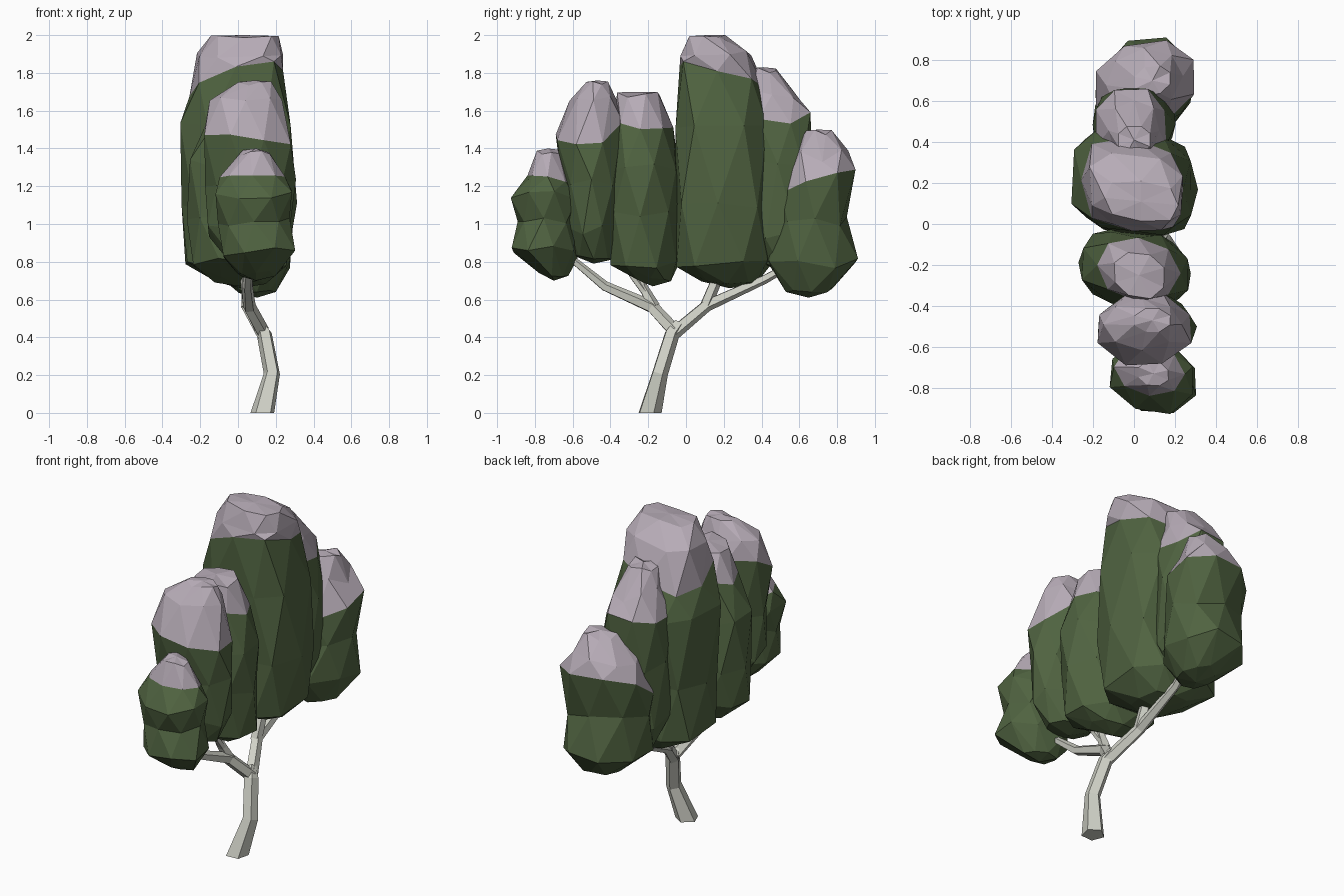
import bpy, bmesh, math, random
from mathutils import Vector

random.seed(11)


def material(name, rgb):
    m = bpy.data.materials.new(name)
    m.diffuse_color = (*rgb, 1)
    return m


GREEN = material("leaf green", (0.080, 0.125, 0.052))
SNOW = material("pale mauve snow", (0.47, 0.41, 0.47))
BARK = material("pale bark", (0.64, 0.65, 0.58))


def finish(name, bm, mats):
    bmesh.ops.recalc_face_normals(bm, faces=bm.faces)
    me = bpy.data.meshes.new(name)
    bm.to_mesh(me)
    bm.free()
    for m in mats:
        me.materials.append(m)
    ob = bpy.data.objects.new(name, me)
    bpy.context.collection.objects.link(ob)
    return ob


def squarish(c, p):
    return math.copysign(abs(c) ** p, c)


def clump(name, rings, snow_ring, tilt=(0, 0), shear=0.0, n=8, jit=0.035, p=0.85):
    """Faceted leaf clump. rings: (z, x0, x1, y0, y1); faces above snow_ring are snow."""
    bm = bmesh.new()
    loops = []
    last = len(rings) - 1
    for i, (z, x0, x1, y0, y1) in enumerate(rings):
        off = 0.5 * (i % 2)
        grow = 1 / math.cos(math.pi / n) ** p if off else 1
        cx, cy, rx, ry = (x0 + x1) / 2, (y0 + y1) / 2, (x1 - x0) / 2, (y1 - y0) / 2
        loop = []
        for k in range(n):
            a = 2 * math.pi * (k + off) / n
            g = grow * (1 - random.random() * 0.07)
            x = cx + rx * squarish(math.cos(a), p) * g
            y = cy + ry * squarish(math.sin(a), p) * g + shear * (x - cx)
            dz = random.uniform(-jit, jit)
            if i == 0:
                dz = abs(dz) + 0.02
            elif i == last:
                dz = -abs(dz)
            if i == snow_ring:
                dz += tilt[0] * (x - cx) + tilt[1] * (y - cy)
            loop.append(bm.verts.new((x, y, z + dz)))
        loops.append(loop)
    # staggered triangle bands between neighbouring rings
    for i in range(last):
        a, b = loops[i], loops[i + 1]
        for k in range(n):
            j = (k + 1) % n
            if i % 2 == 0:
                tris = ((a[k], a[j], b[k]), (a[j], b[j], b[k]))
            else:
                tris = ((a[k], b[j], b[k]), (a[k], a[j], b[j]))
            for t in tris:
                bm.faces.new(t).material_index = int(i >= snow_ring)
    # end caps as fans around a centre point
    for i, snowy in ((0, 0), (last, 1)):
        z, x0, x1, y0, y1 = rings[i]
        c = bm.verts.new(((x0 + x1) / 2, (y0 + y1) / 2, z))
        for k in range(n):
            bm.faces.new((c, loops[i][k], loops[i][(k + 1) % n])).material_index = snowy
    return finish(name, bm, (GREEN, SNOW))


def limb(name, path, sides=5):
    """Tapered branch through (x, y, z, radius) points; the first ring is level."""
    bm = bmesh.new()
    pts = [Vector(q[:3]) for q in path]
    loops = []
    for i, q in enumerate(pts):
        d = (pts[min(i + 1, len(pts) - 1)] - pts[max(i - 1, 0)]).normalized()
        if q.z == 0:
            d = Vector((0, 0, 1))
        u = Vector((1, 0, 0))
        u = (u - d * u.dot(d)).normalized()
        v = d.cross(u)
        r = path[i][3]
        angs = [2 * math.pi * (k + 0.3) / sides for k in range(sides)]
        loops.append([bm.verts.new(q + (u * math.cos(t) + v * math.sin(t)) * r) for t in angs])
    for a, b in zip(loops, loops[1:]):
        for k in range(sides):
            j = (k + 1) % sides
            bm.faces.new((a[k], a[j], b[j], b[k]))
    bm.faces.new(loops[0][::-1])
    bm.faces.new(loops[-1])
    return finish(name, bm, (BARK,))


# foliage, front to back
clump("front_clump", [
    (0.70, -0.01, 0.20, -0.78, -0.62),
    (0.85, -0.08, 0.31, -0.92, -0.58),
    (1.02, -0.11, 0.28, -0.90, -0.57),
    (1.15, -0.12, 0.30, -0.92, -0.57),
    (1.25, -0.10, 0.25, -0.84, -0.59),
    (1.40, 0.02, 0.17, -0.79, -0.67)], 4, tilt=(0.1, -0.1), shear=-0.1, p=1.0)
clump("front_tall_clump", [
    (0.79, -0.08, 0.20, -0.60, -0.38),
    (0.96, -0.16, 0.28, -0.63, -0.36),
    (1.22, -0.19, 0.31, -0.66, -0.34),
    (1.48, -0.18, 0.28, -0.69, -0.33),
    (1.64, -0.16, 0.24, -0.62, -0.36),
    (1.76, 0.00, 0.18, -0.53, -0.41)], 3, tilt=(-0.2, 0.3), p=1.05)
clump("middle_clump", [
    (0.67, -0.13, 0.15, -0.27, -0.08),
    (0.79, -0.24, 0.24, -0.40, -0.03),
    (1.04, -0.28, 0.28, -0.42, -0.01),
    (1.32, -0.26, 0.28, -0.40, -0.04),
    (1.53, -0.19, 0.23, -0.38, -0.06),
    (1.70, -0.10, 0.15, -0.36, -0.14)], 4, tilt=(0, -0.2), shear=-0.1, p=0.9)
clump("crown_clump", [
    (0.66, -0.12, 0.15, 0.08, 0.38),
    (0.79, -0.28, 0.27, -0.05, 0.45),
    (1.10, -0.32, 0.32, -0.06, 0.46),
    (1.52, -0.31, 0.29, -0.05, 0.46),
    (1.76, -0.27, 0.25, -0.05, 0.43),
    (1.90, -0.22, 0.24, -0.02, 0.34),
    (2.00, -0.15, 0.22, 0.01, 0.21)], 4, tilt=(0.25, -0.25), shear=-0.1, jit=0.02, p=0.7)
clump("rear_middle_clump", [
    (0.74, -0.14, 0.14, 0.40, 0.62),
    (0.95, -0.20, 0.20, 0.32, 0.68),
    (1.30, -0.21, 0.21, 0.30, 0.67),
    (1.56, -0.19, 0.16, 0.28, 0.66),
    (1.69, -0.13, 0.13, 0.30, 0.61),
    (1.83, -0.08, 0.08, 0.34, 0.48)], 3)
clump("rear_clump", [
    (0.61, 0.00, 0.20, 0.52, 0.78),
    (0.80, -0.16, 0.29, 0.42, 0.91),
    (1.02, -0.19, 0.31, 0.45, 0.86),
    (1.22, -0.19, 0.30, 0.49, 0.89),
    (1.36, -0.15, 0.25, 0.54, 0.86),
    (1.50, 0.00, 0.18, 0.63, 0.77)], 3, tilt=(0, 0.4), shear=0.12, p=0.95)

# trunk and branches, ends buried in the foliage
limb("trunk", [(0.13, -0.195, 0, 0.066), (0.18, -0.14, 0.21, 0.045),
               (0.14, -0.075, 0.42, 0.042), (0.11, -0.04, 0.47, 0.034)])
limb("rear_branch", [(0.14, -0.08, 0.41, 0.038), (0.05, 0.11, 0.57, 0.034),
                     (0.05, 0.42, 0.71, 0.025), (0.08, 0.58, 0.80, 0.020)])
limb("crown_branch", [(0.05, 0.10, 0.56, 0.034), (0.05, 0.15, 0.68, 0.032),
                      (0.05, 0.18, 0.85, 0.026)])
limb("front_branch", [(0.13, -0.06, 0.43, 0.038), (0.06, -0.18, 0.56, 0.036),
                      (0.05, -0.43, 0.67, 0.028), (0.06, -0.60, 0.81, 0.020),
                      (0.08, -0.66, 0.88, 0.016)])
limb("middle_branch", [(0.06, -0.17, 0.56, 0.034), (0.04, -0.23, 0.67, 0.026),
                       (0.03, -0.26, 0.85, 0.020)])
limb("front_twig", [(0.05, -0.22, 0.64, 0.020), (0.05, -0.28, 0.72, 0.018),
                    (0.06, -0.33, 0.80, 0.014)])
